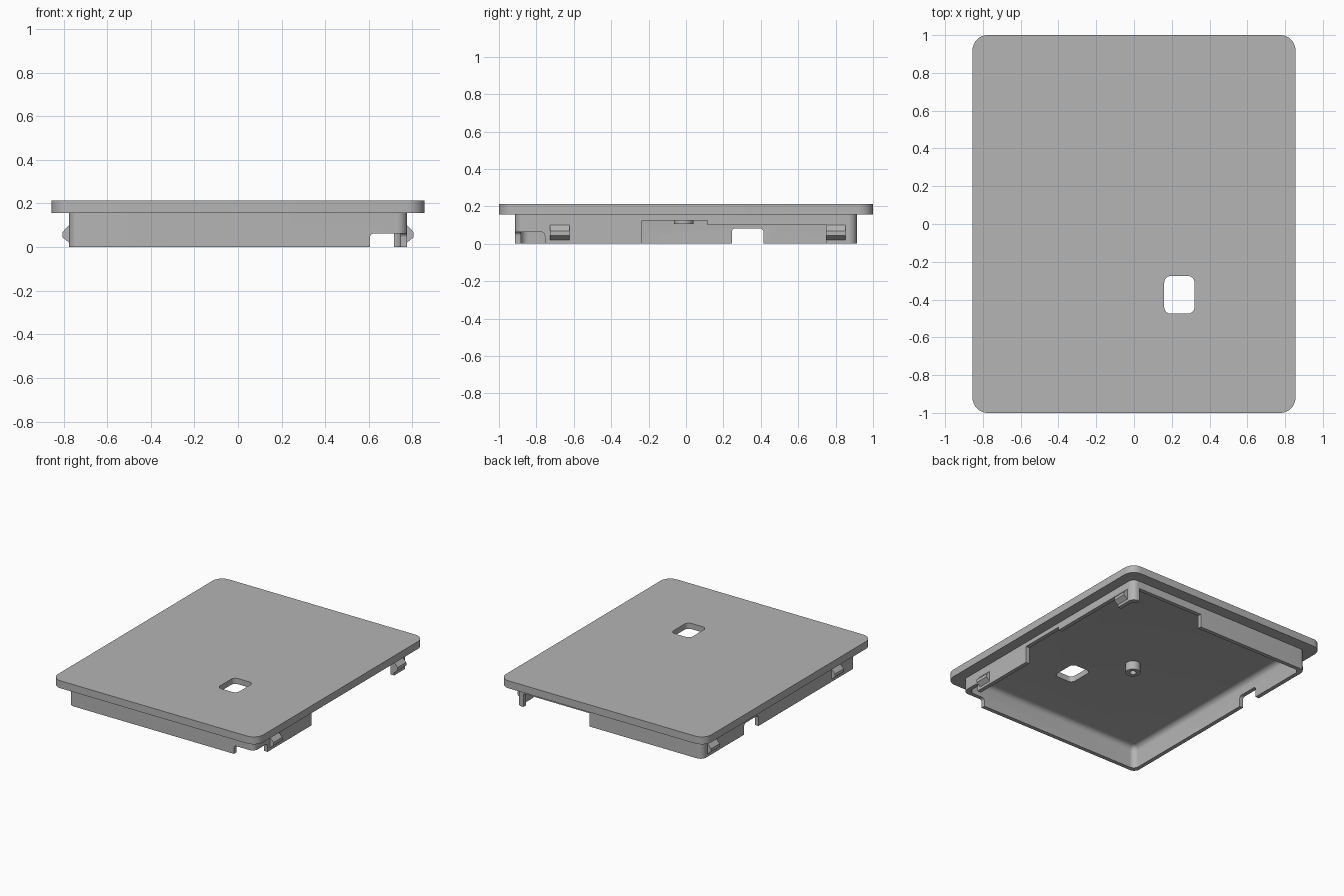
import bpy, bmesh

if "Cube" in bpy.data.objects:
    bpy.data.objects.remove(bpy.data.objects["Cube"], do_unlink=True)

grey = bpy.data.materials.new("plain grey")
grey.use_nodes = True
colour = (0.46, 0.46, 0.46, 1)
grey.diffuse_color = colour
grey.node_tree.nodes["Principled BSDF"].inputs["Base Color"].default_value = colour

TOP, LIP, CEILING = 0.213, 0.157, 0.17
RIM_X, RIM_Y, WALL = 0.775, 0.913, 0.03


def finish(name, bm):
    bmesh.ops.recalc_face_normals(bm, faces=bm.faces)
    mesh = bpy.data.meshes.new(name)
    bm.to_mesh(mesh)
    bm.free()
    mesh.materials.append(grey)
    obj = bpy.data.objects.new(name, mesh)
    bpy.context.collection.objects.link(obj)
    return obj


def block(name, xs, ys, zs, corner=0, top_round=0):
    """Box between limits, with optional rounded uprights and top edge."""
    bm = bmesh.new()
    bmesh.ops.create_cube(bm, size=1)
    for v in bm.verts:
        v.co = [lim[int(c > 0)] for lim, c in zip((xs, ys, zs), v.co)]
    if corner:
        uprights = [e for e in bm.edges
                    if abs(e.verts[0].co.z - e.verts[1].co.z) > 1e-4]
        bmesh.ops.bevel(bm, geom=uprights, offset=corner, segments=8,
                        profile=0.5, affect='EDGES')
    if top_round:
        rim = [e for e in bm.edges
               if all(abs(v.co.z - zs[1]) < 1e-5 for v in e.verts)]
        bmesh.ops.bevel(bm, geom=rim, offset=top_round, segments=6,
                        profile=0.5, affect='EDGES')
    return finish(name, bm)


def cylinder(name, radius, y, zs):
    bm = bmesh.new()
    bmesh.ops.create_cone(bm, cap_ends=True, segments=32, radius1=radius,
                          radius2=radius, depth=zs[1] - zs[0])
    bmesh.ops.translate(bm, verts=bm.verts, vec=(0, y, sum(zs) / 2))
    return finish(name, bm)


def combine(target, tool, operation):
    mod = target.modifiers.new(operation, 'BOOLEAN')
    mod.operation, mod.solver, mod.object = operation, 'EXACT', tool
    bpy.context.view_layer.objects.active = target
    bpy.ops.object.modifier_apply(modifier=mod.name)
    bpy.data.objects.remove(tool, do_unlink=True)


def smooth(obj):
    bpy.ops.object.select_all(action='DESELECT')
    obj.select_set(True)
    bpy.context.view_layer.objects.active = obj
    bpy.ops.object.shade_smooth_by_angle(angle=0.6)


# Cover plate with the rim beneath it, hollowed with a filleted ceiling
cover = block("cover", (-0.855, 0.855), (-1, 1), (LIP, TOP), corner=0.08)
combine(cover, block("rim", (-RIM_X, RIM_X), (-RIM_Y, RIM_Y),
                     (0, TOP - 0.02), corner=0.045), 'UNION')
ix, iy = RIM_X - WALL, RIM_Y - WALL
combine(cover, block("cavity", (-ix, ix), (-iy, iy), (-0.2, CEILING),
                     corner=0.042, top_round=0.04), 'DIFFERENCE')

# Window through the plate and gaps in the rim
cuts = [
    ("window", (0.16, 0.32), (-0.475, -0.275), (-0.2, 0.4), 0.035, 0),
    ("corner_notch", (0.605, 1), (-1.1, -0.755), (-0.2, 0.063), 0, 0.02),
    ("side_gap_high", (0.6, 1), (-0.235, 0.115), (-0.2, 0.125), 0, 0),
    ("side_gap_low", (0.6, 1), (0.1, 0.75), (-0.2, 0.1), 0, 0),
    ("back_gap", (0.165, 0.715), (0.8, 1.1), (-0.2, 0.1), 0, 0),
    ("side_notch", (-1, -0.6), (0.245, 0.415), (-0.2, 0.082), 0, 0.02),
]
for cut in cuts:
    combine(cover, block(*cut), 'DIFFERENCE')
smooth(cover)

# Hollow boss under the plate
boss = cylinder("boss", 0.052, -0.012, (0.105, CEILING + 0.01))
combine(boss, cylinder("boss_bore", 0.022, -0.012, (0, CEILING - 0.01)),
        'DIFFERENCE')
smooth(boss)

# Snap clips on both long sides
profile = [(-0.01, 0.1), (0, 0.1), (0.03, 0.068), (0.03, 0.045),
           (0, 0.02), (-0.01, 0.02)]
for side, word in ((1, "left"), (-1, "right")):
    for y, place in ((-0.675, "front"), (0.8, "back")):
        bm = bmesh.new()
        face = bm.faces.new([bm.verts.new((side * (RIM_X + d), y - 0.052, z))
                             for d, z in profile])
        end = bmesh.ops.extrude_face_region(bm, geom=[face])["geom"]
        bmesh.ops.translate(bm, vec=(0, 0.104, 0), verts=[
            v for v in end if isinstance(v, bmesh.types.BMVert)])
        finish(f"{place}_{word}_clip", bm)
